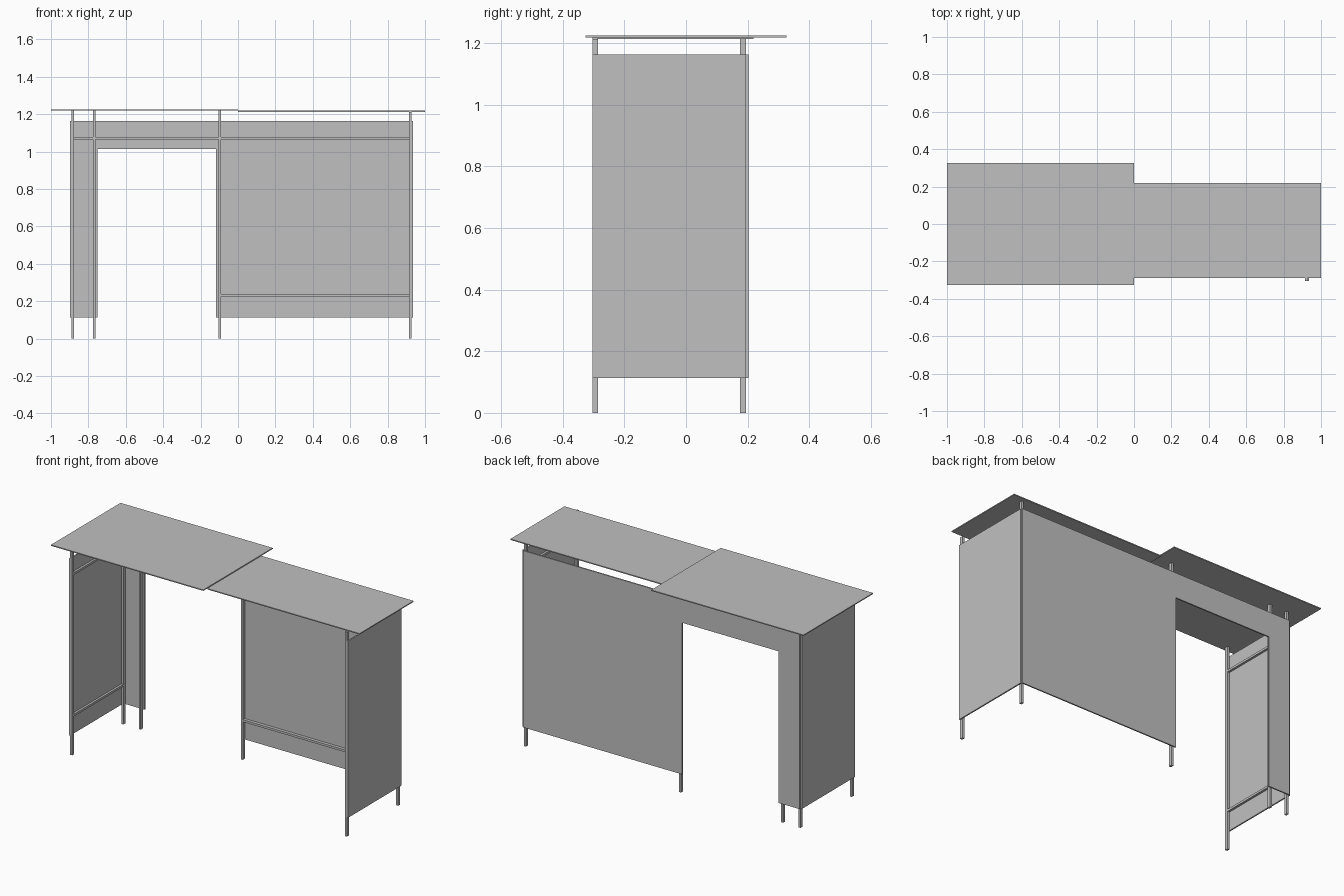
import bpy
import bmesh

cube = bpy.data.objects.get("Cube")
if cube:
    bpy.data.objects.remove(cube, do_unlink=True)

grey = bpy.data.materials.new("light grey")
grey.use_nodes = True
colour = (0.53, 0.53, 0.53, 1)
grey.diffuse_color = colour
grey.node_tree.nodes["Principled BSDF"].inputs["Base Color"].default_value = colour


def add_object(name, bm):
    bmesh.ops.recalc_face_normals(bm, faces=bm.faces[:])
    mesh = bpy.data.meshes.new(name)
    bm.to_mesh(mesh)
    bm.free()
    mesh.materials.append(grey)
    obj = bpy.data.objects.new(name, mesh)
    bpy.context.scene.collection.objects.link(obj)
    return obj


def box(name, xs, ys, zs):
    """Box from its lower and upper limits on each axis."""
    bm = bmesh.new()
    bmesh.ops.create_cube(bm, size=1)
    for v in bm.verts:
        v.co = [lim[0] if c < 0 else lim[1] for c, lim in zip(v.co, (xs, ys, zs))]
    return add_object(name, bm)


# Shared limits
TUBE = 0.013
PANEL = 0.008
LEFT, RIGHT = 0.928, -0.889             # outer faces of the frame
FRONT_Y = (-0.304, -0.285)
BACK_Y = (0.176, 0.195)
PANEL_Z = (0.114, 1.163)
LOW_Z, HIGH_Z = (0.225, 0.238), (1.065, 1.078)
LOW_TOP, HIGH_TOP = 1.213, 1.219        # undersides of the two counter tops

# Counter tops: a deep raised one and a shallow lower one
box("deep_top", (-1, 0), (-0.326, 0.326), (HIGH_TOP, HIGH_TOP + 0.006))
box("shallow_top", (0, 1), (-0.288, 0.219), (LOW_TOP, HIGH_TOP))

# Posts
left_x = (LEFT - TUBE, LEFT)
right_x = (RIGHT, RIGHT + TUBE)
door_right_x = (-0.775, -0.775 + TUBE)
door_left_x = (-0.104, -0.104 + TUBE)
for name, xs, ys, top in (
    ("front_left_post", left_x, FRONT_Y, LOW_TOP),
    ("back_left_post", left_x, BACK_Y, LOW_TOP),
    ("front_right_post", right_x, FRONT_Y, HIGH_TOP),
    ("back_right_post", right_x, BACK_Y, HIGH_TOP),
    ("door_right_post", door_right_x, BACK_Y, HIGH_TOP),
    ("door_left_post", door_left_x, BACK_Y, HIGH_TOP),
):
    box(name, xs, ys, (0, top))

# Back rails, with the low one only beside the doorway
box("back_high_rail_right", (right_x[1], door_right_x[0]), BACK_Y, HIGH_Z)
box("back_high_rail_door", (door_right_x[1], door_left_x[0]), BACK_Y, HIGH_Z)
for label, zs in (("high", HIGH_Z), ("low", LOW_Z)):
    box(f"back_{label}_rail_left", (door_left_x[1], left_x[0]), BACK_Y, zs)
    # Side rails
    for side, xs in (("left", left_x), ("right", right_x)):
        box(f"{side}_{label}_rail", xs, (FRONT_Y[1], BACK_Y[0]), zs)

# Side panels
box("left_panel", (LEFT, LEFT + PANEL), (FRONT_Y[0], BACK_Y[1]), PANEL_Z)
box("right_panel", (RIGHT - PANEL, RIGHT), (FRONT_Y[0], BACK_Y[1]), PANEL_Z)

# Back panel with doorway
z0, z1 = PANEL_Z
door_x0, door_x1, door_z = -0.75, -0.117, 1.014
outline = [(RIGHT, z0), (door_x0, z0), (door_x0, door_z), (door_x1, door_z),
           (door_x1, z0), (LEFT, z0), (LEFT, z1), (RIGHT, z1)]
bm = bmesh.new()
face = bm.faces.new([bm.verts.new((x, BACK_Y[1], z)) for x, z in outline])
extruded = bmesh.ops.extrude_face_region(bm, geom=[face])
moved = [g for g in extruded["geom"] if isinstance(g, bmesh.types.BMVert)]
bmesh.ops.translate(bm, verts=moved, vec=(0, PANEL, 0))
add_object("back_panel", bm)
